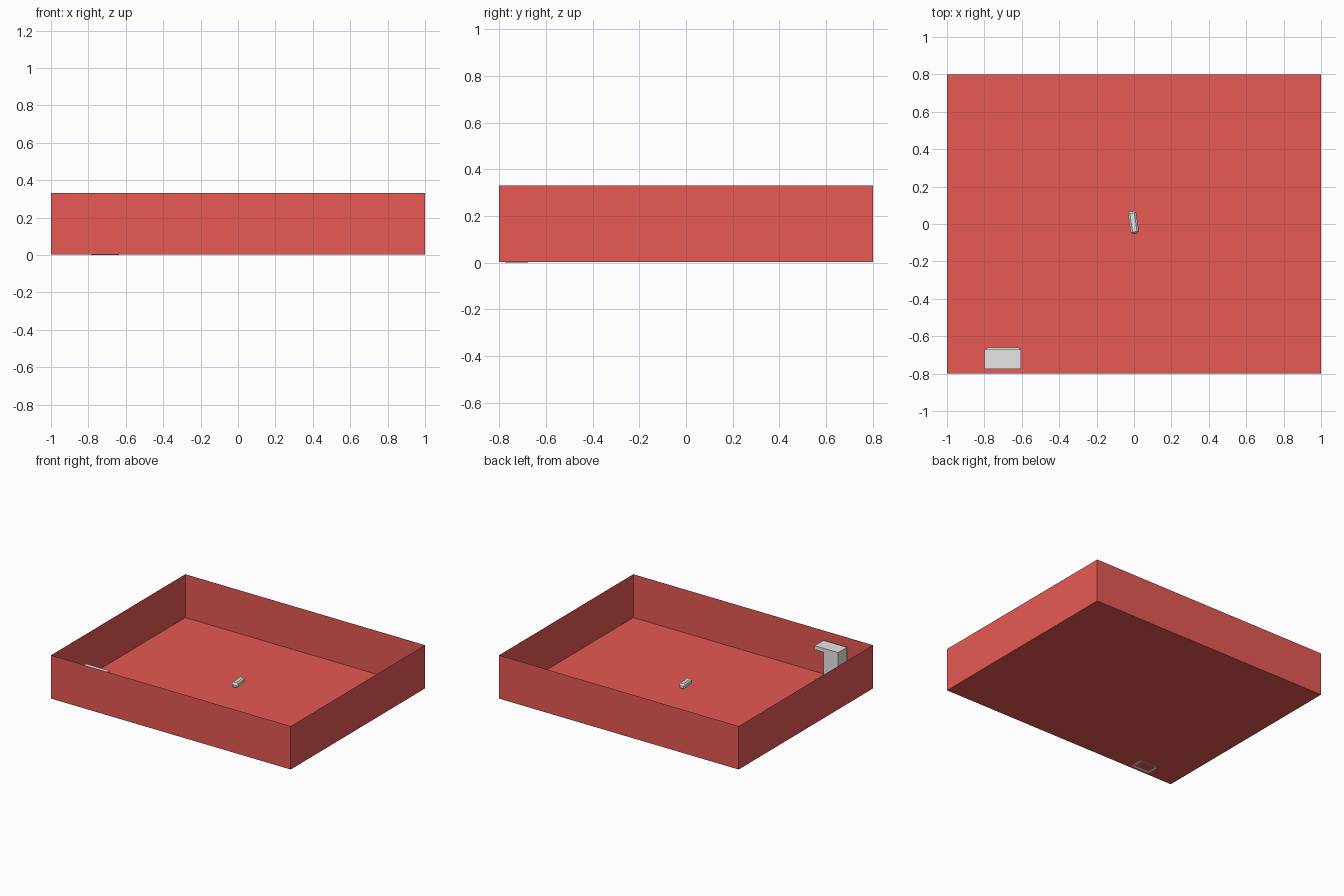
import bpy, bmesh, math
from mathutils import Matrix, Vector

old = bpy.data.objects.get("Cube")
if old:
    bpy.data.objects.remove(old, do_unlink=True)


def material(name, colour):
    m = bpy.data.materials.new(name)
    m.use_nodes = True
    m.diffuse_color = colour
    m.node_tree.nodes["Principled BSDF"].inputs["Base Color"].default_value = colour
    return m


RED = material("soft_red", (0.8, 0.1, 0.087, 1))
GREY = material("light_grey", (0.8, 0.8, 0.8, 1))


def box(lo, hi):
    """A bmesh box between two opposite corners."""
    bm = bmesh.new()
    lo, hi = Vector(lo), Vector(hi)
    size = Matrix.Diagonal((hi - lo).to_4d())
    size[3][3] = 1
    bmesh.ops.create_cube(bm, size=1, matrix=Matrix.Translation((lo + hi) / 2) @ size)
    bm.normal_update()
    return bm


def finish(bm, name, mat):
    me = bpy.data.meshes.new(name)
    bm.to_mesh(me)
    bm.free()
    me.materials.append(mat)
    ob = bpy.data.objects.new(name, me)
    bpy.context.collection.objects.link(ob)
    return ob


def face_towards(bm, direction):
    return max(bm.faces, key=lambda f: f.normal.dot(Vector(direction)))


# Open tray: floor and four thin walls
bm = box((-1, -0.8, 0.003), (1, 0.8, 0.33))
bmesh.ops.delete(bm, geom=[face_towards(bm, (0, 0, 1))], context='FACES_ONLY')
finish(bm, "room_shell", RED)

# Stand: post and overhanging top, made as one bracket
bm = box((-0.8, -0.775, 0.015), (-0.68, -0.67, 0.24))
finish(bm, "stand_post", GREY)
bm = box((-0.8, -0.775, 0.24), (-0.605, -0.67, 0.27))
finish(bm, "stand_top", GREY)

# Stand base: cut corners, narrower underneath, with a small recess below
bm = box((-0.79, -0.775, 0), (-0.61, -0.66, 0.018))
upright = [e for e in bm.edges if abs(e.verts[0].co.z - e.verts[1].co.z) > 0.01]
bmesh.ops.bevel(bm, geom=upright, offset=0.008, segments=1, affect='EDGES')
bm.normal_update()
bottom = face_towards(bm, (0, 0, -1))
centre = bottom.calc_center_median()
for v in bottom.verts:
    v.co.x = -0.71 + (v.co.x - centre.x) * 0.8
    v.co.y = -0.727 + (v.co.y - centre.y) * 0.85
bmesh.ops.inset_individual(bm, faces=[bottom], thickness=0.035, depth=0)
bmesh.ops.translate(bm, verts=list(bottom.verts), vec=(0, 0, 0.008))
finish(bm, "stand_base", GREY)

# Small hovering rounded body, turned slightly
bm = box((-0.022, -0.06, -0.025), (0.022, 0.06, 0.025))
bmesh.ops.bevel(bm, geom=list(bm.edges), offset=0.01, segments=1, affect='EDGES')
for v in bm.verts:
    if v.co.z > 0:
        v.co.z -= 0.012 * (v.co.y / 0.06) ** 2
body = finish(bm, "hovering_body", GREY)
body.location = (-0.003, 0.008, 0.087)
body.rotation_euler.z = math.radians(8)
